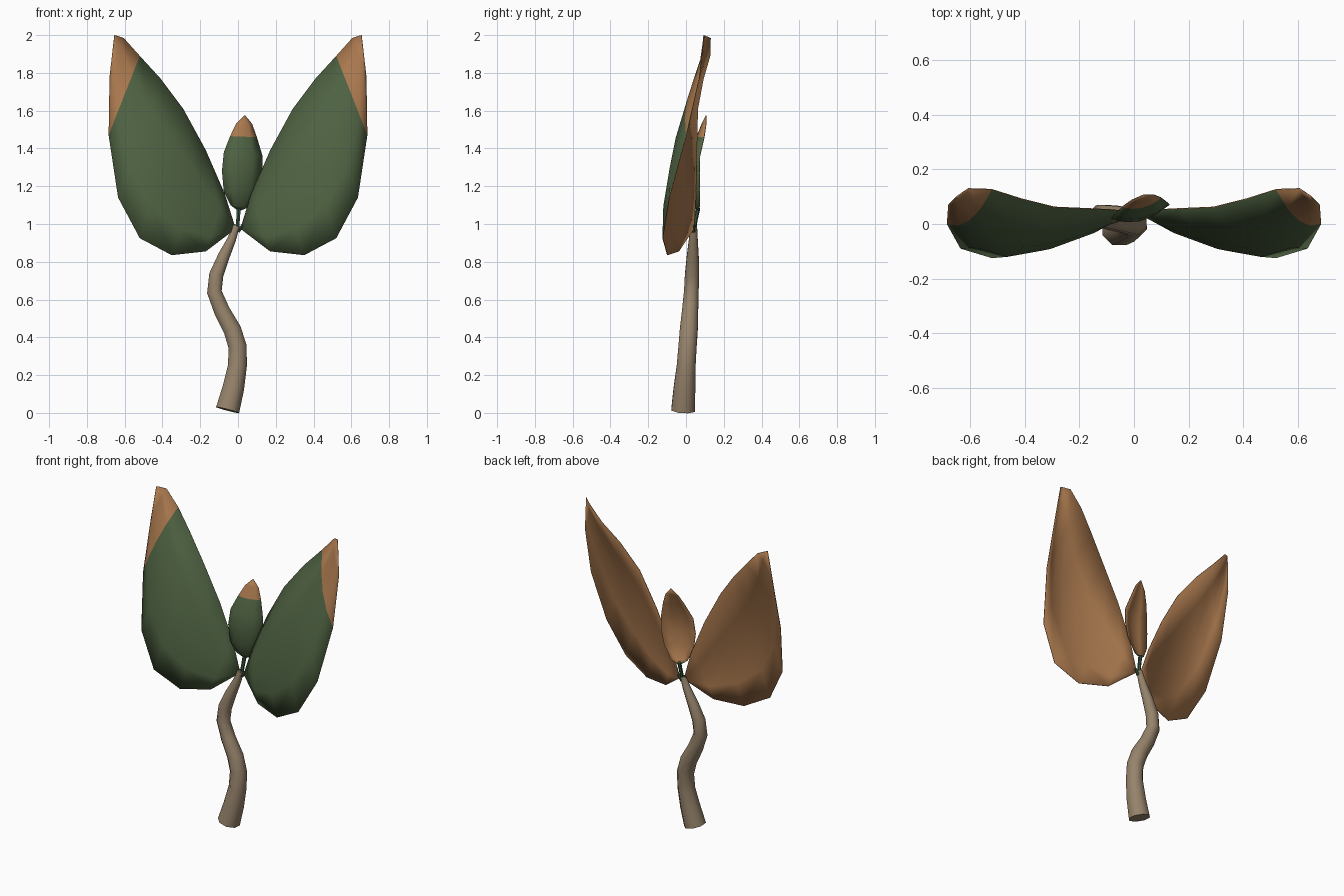
import bpy, bmesh, math
from mathutils import Vector

cube = bpy.data.objects.get("Cube")
if cube:
    bpy.data.objects.remove(cube, do_unlink=True)


def material(name, rgb):
    m = bpy.data.materials.new(name)
    m.use_nodes = True
    m.diffuse_color = (*rgb, 1)
    m.node_tree.nodes["Principled BSDF"].inputs["Base Color"].default_value = (*rgb, 1)
    return m


GREEN = material("leaf green", (.077, .122, .054))
BROWN = material("dry brown", (.40, .19, .076))
BARK = material("bark", (.305, .227, .147))
STALK = material("stalk green", (.035, .08, .04))


def finish(name, bm, mats):
    mesh = bpy.data.meshes.new(name)
    bm.to_mesh(mesh)
    bm.free()
    for m in mats:
        mesh.materials.append(m)
    obj = bpy.data.objects.new(name, mesh)
    bpy.context.collection.objects.link(obj)
    bpy.context.view_layer.objects.active = obj
    for o in bpy.context.selected_objects:
        o.select_set(False)
    obj.select_set(True)
    bpy.ops.object.shade_smooth_by_angle(angle=math.radians(50))
    return obj


def leaf(name, rows, dry_row, side=1, steps=4):
    """Sheet lofted across rows of (edge, opposite edge, forward bulge)."""
    bm = bmesh.new()
    grid = []
    for a, b, bulge in rows:
        line = []
        for i in range(steps + 1):
            t = i / steps
            p = Vector(a).lerp(Vector(b), t)
            p.y -= bulge * 4 * t * (1 - t)
            p.x *= side
            line.append(bm.verts.new(p))
        grid.append(line)
    for r in range(len(rows) - 1):
        for i in range(steps):
            f = bm.faces.new((grid[r][i], grid[r][i + 1], grid[r + 1][i + 1], grid[r + 1][i]))
            f.material_index = int(r >= dry_row)
    bmesh.ops.remove_doubles(bm, verts=bm.verts, dist=.0005)
    # Front faces look towards -y
    bm.normal_update()
    for f in bm.faces:
        if f.normal.y > 0:
            f.normal_flip()
    obj = finish(name, bm, (GREEN, BROWN))
    # Thin shell with a brown underside
    shell = obj.modifiers.new("shell", "SOLIDIFY")
    shell.thickness = .004
    shell.offset = -1
    shell.material_offset = 1
    shell.material_offset_rim = 1
    return obj


def tube(name, path, mat, sides=8):
    """Tapered tube through (x, y, z, radius) points."""
    bm = bmesh.new()
    rings = []
    for k, (x, y, z, r) in enumerate(path):
        lo, hi = path[max(k - 1, 0)], path[min(k + 1, len(path) - 1)]
        along = (Vector(hi[:3]) - Vector(lo[:3])).normalized()
        u = Vector((0, 1, 0)).cross(along).normalized()
        v = along.cross(u)
        angles = [2 * math.pi * (i + .5) / sides for i in range(sides)]
        rings.append([bm.verts.new(Vector((x, y, z)) + r * (u * math.cos(a) + v * math.sin(a)))
                      for a in angles])
    for lo, hi in zip(rings, rings[1:]):
        for i in range(sides):
            j = (i + 1) % sides
            bm.faces.new((lo[i], lo[j], hi[j], hi[i]))
    bm.faces.new(rings[0][::-1])
    bm.faces.new(rings[-1])
    return finish(name, bm, (mat,))


# Winding trunk
tube("trunk", [
    (-.055, -.015, .015, .068), (-.025, -.008, .13, .062), (-.003, .001, .25, .054),
    (-.002, .008, .35, .052), (-.03, .015, .44, .051), (-.085, .022, .54, .046),
    (-.125, .028, .64, .042), (-.115, .032, .73, .041), (-.075, .036, .83, .034),
    (-.033, .039, .92, .025), (-.008, .041, .99, .019)], BARK)

# Pair of large leaves: outer edge, inner edge, bulge
base = (.012, .04, .975)
big_rows = [
    (base, base, 0),
    ((.17, -.04, .855), (.07, .05, 1.16), .02),
    ((.35, -.10, .835), (.17, .055, 1.39), .04),
    ((.52, -.125, .925), (.29, .06, 1.61), .055),
    ((.635, -.09, 1.14), (.41, .09, 1.77), .055),
    ((.685, 0, 1.47), (.52, .125, 1.89), .05),
    ((.68, .07, 1.78), (.605, .128, 1.985), .02),
    ((.655, .092, 2.0), (.645, .1, 1.998), 0)]
for side, label in ((1, "left"), (-1, "right")):
    leaf(label + "_leaf", big_rows, 5, side)
    tube(label + "_stalk", [(0, .04, .96, .012), (side * .025, .042, .995, .008)], STALK, 6)

# Small upright middle leaf
small_rows = [
    ((0, .062, 1.07), (.012, .064, 1.07), 0),
    ((-.04, .042, 1.1), (.06, .07, 1.09), .015),
    ((-.075, .027, 1.17), (.11, .07, 1.18), .03),
    ((-.085, .02, 1.28), (.13, .07, 1.27), .035),
    ((-.075, .03, 1.38), (.13, .072, 1.36), .03),
    ((-.042, .062, 1.465), (.1, .095, 1.46), .02),
    ((-.01, .085, 1.53), (.075, .105, 1.53), .01),
    ((.033, .104, 1.575), (.038, .105, 1.575), 0)]
leaf("middle_leaf", small_rows, 5)
tube("middle_stalk", [(-.005, .042, .97, .012), (0, .05, 1.02, .011), (.004, .064, 1.085, .012)], STALK, 6)
